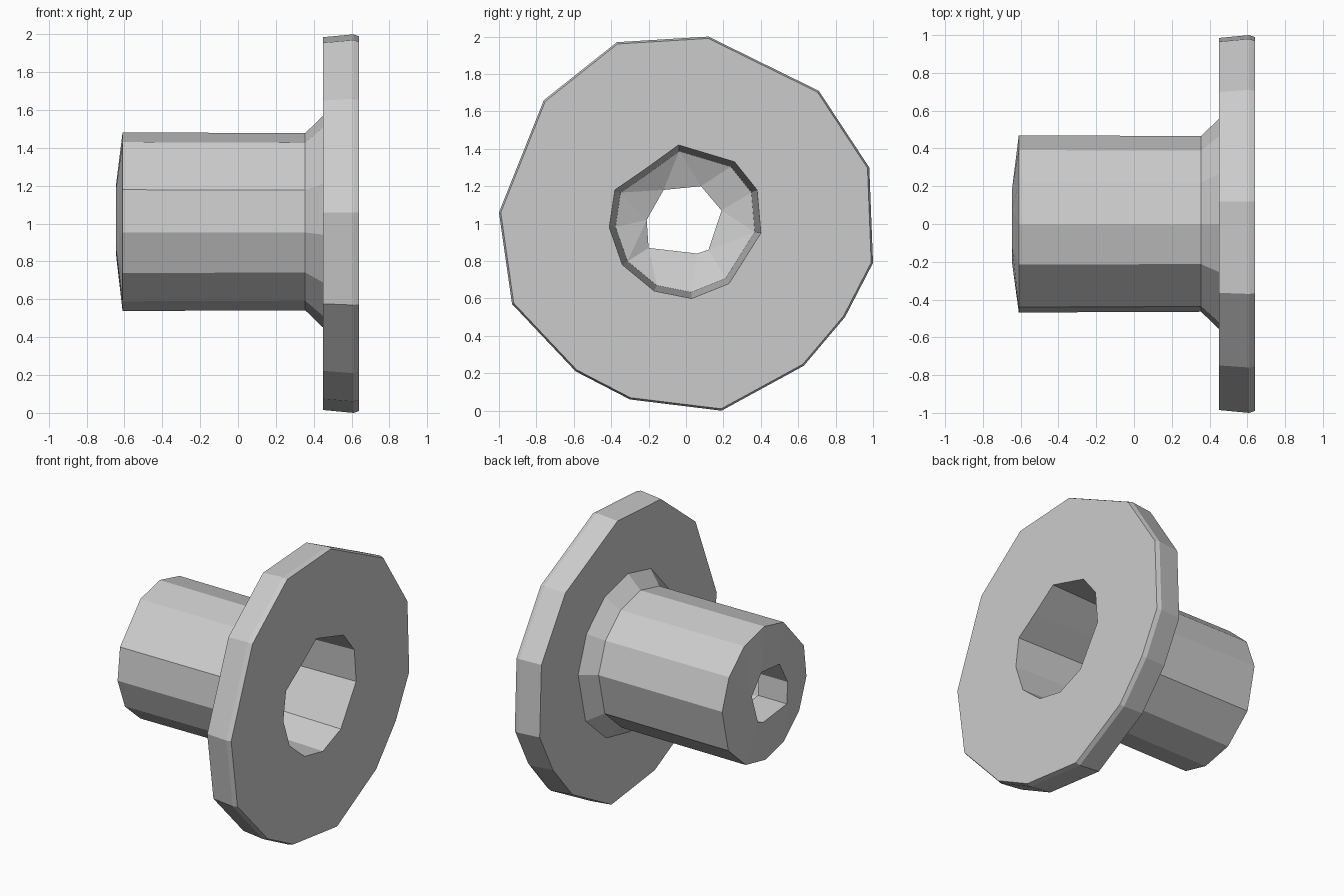
import bpy, bmesh
from math import atan2, cos, sin, radians, pi

if "Cube" in bpy.data.objects:
    bpy.data.objects.remove(bpy.data.objects["Cube"])

CZ = 1.01  # height of the axis


def angle(p):
    return atan2(p[1] - CZ, p[0]) % (2 * pi)


def polar(radius, degrees):
    return [(radius * cos(radians(d)), CZ + radius * sin(radians(d))) for d in degrees]


def scaled(points, s):
    return [(y * s, CZ + (z - CZ) * s) for y, z in points]


def zip_rings(bm, a, b):
    """Skin two closed rings of any vertex count, matching them by angle."""
    def ang(ring, k):
        v = ring[k % len(ring)]
        return angle((v.co.y, v.co.z)) + 2 * pi * (k // len(ring))
    i = j = 0
    while i < len(a) or j < len(b):
        va, vb = a[i % len(a)], b[j % len(b)]
        if j == len(b) or (i < len(a) and ang(a, i + 1) <= ang(b, j + 1)):
            i += 1
            bm.faces.new((va, a[i % len(a)], vb))
        else:
            j += 1
            bm.faces.new((va, b[j % len(b)], vb))


# Cross-sections as (y, z) outlines
flange = [(0.12, 2.0), (0.71, 1.71), (0.98, 1.30), (1.0, 0.79), (0.85, 0.50),
          (0.63, 0.24), (0.19, 0.0), (-0.30, 0.06), (-0.59, 0.21), (-0.93, 0.57),
          (-1.0, 1.06), (-0.76, 1.66), (-0.37, 1.97)]
bore = [(-0.04, 1.42), (0.26, 1.33), (0.38, 1.18), (0.40, 0.95), (0.23, 0.68),
        (0.03, 0.60), (-0.17, 0.64), (-0.34, 0.78), (-0.41, 0.98), (-0.38, 1.18),
        (-0.22, 1.29)]
hole = [(-0.12, 1.18), (0.08, 1.20), (0.19, 1.07), (0.12, 0.86), (0.06, 0.84),
        (-0.20, 0.87), (-0.21, 1.02)]
barrel_angles = [6, 34, 62, 90, 117, 159, 187, 215, 243, 268, 296, 328]

# Rings in order around the closed section: sleeve, fillet, flange, bore, hole
rings = [(-0.645, hole),
         (-0.61, polar(0.472, barrel_angles)),
         (0.355, polar(0.468, barrel_angles)),
         (0.45, polar(0.56, barrel_angles)),
         (0.45, scaled(flange, 0.985)),
         (0.61, flange),
         (0.64, scaled(flange, 0.99)),
         (0.64, bore),
         (-0.35, scaled(bore, 0.92)),
         (-0.42, hole)]

bm = bmesh.new()
loops = [[bm.verts.new((x, y, z)) for y, z in sorted(pts, key=angle)] for x, pts in rings]
for k, ring in enumerate(loops):
    zip_rings(bm, ring, loops[(k + 1) % len(loops)])
bmesh.ops.recalc_face_normals(bm, faces=bm.faces)

mesh = bpy.data.meshes.new("flanged_sleeve")
bm.to_mesh(mesh)
bm.free()
obj = bpy.data.objects.new("flanged_sleeve", mesh)
bpy.context.collection.objects.link(obj)
